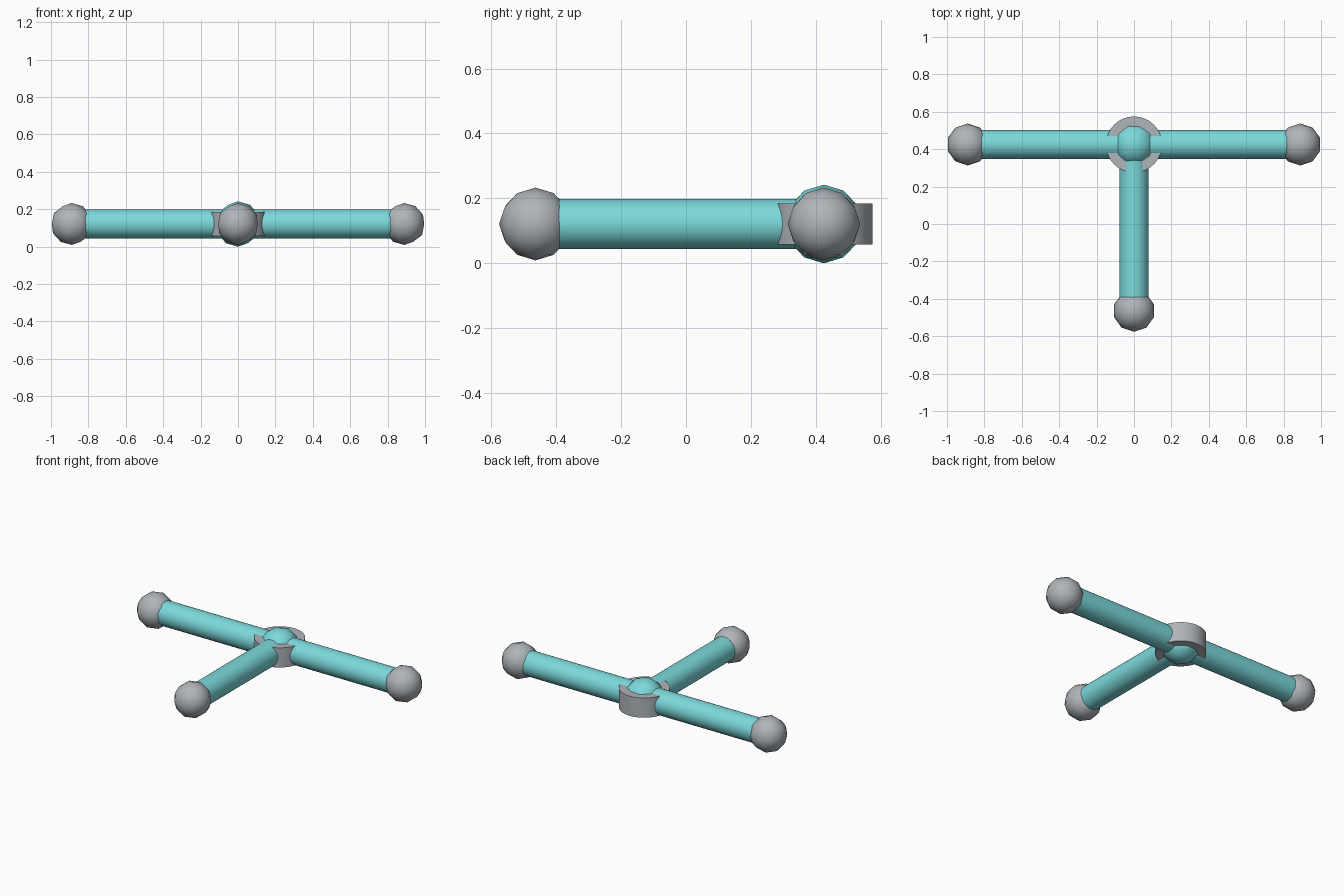
import bpy
import math
from mathutils import Vector

cube = bpy.data.objects.get("Cube")
if cube:
    bpy.data.objects.remove(cube, do_unlink=True)


def make_material(name, color):
    mat = bpy.data.materials.new(name)
    mat.use_nodes = True
    mat.diffuse_color = color
    mat.node_tree.nodes["Principled BSDF"].inputs["Base Color"].default_value = color
    return mat


teal = make_material("teal", (0.20, 0.69, 0.71, 1))
grey = make_material("grey", (0.43, 0.46, 0.49, 1))

HUB = Vector((0, 0.425, 0.121))
ROD_RADIUS = 0.0775
ARM = 0.889


def finish(name, mat):
    obj = bpy.context.object
    obj.name = obj.data.name = name
    obj.data.materials.append(mat)
    bpy.ops.object.shade_smooth_by_angle(angle=math.radians(40))


def ball(name, center, radius, mat):
    bpy.ops.mesh.primitive_ico_sphere_add(subdivisions=2, radius=radius, location=center)
    finish(name, mat)


def cylinder(name, center, radius, length, axis, mat):
    bpy.ops.mesh.primitive_cylinder_add(
        vertices=32, radius=radius, depth=length, location=center,
        rotation=axis.to_track_quat('Z', 'Y').to_euler())
    finish(name, mat)


# Central joint: a ball poking through a flat collar
ball("hub_ball", HUB, 0.121, teal)
cylinder("hub_collar", HUB, 0.15, 0.127, Vector((0, 0, 1)), grey)

# Three arms, each a rod capped by a ball
arms = {"left": Vector((1, 0, 0)), "right": Vector((-1, 0, 0)), "front": Vector((0, -1, 0))}
for side, axis in arms.items():
    cylinder(side + "_rod", HUB + axis * ARM / 2, ROD_RADIUS, ARM, axis, teal)
    ball(side + "_end_ball", HUB + axis * ARM, 0.112, grey)
